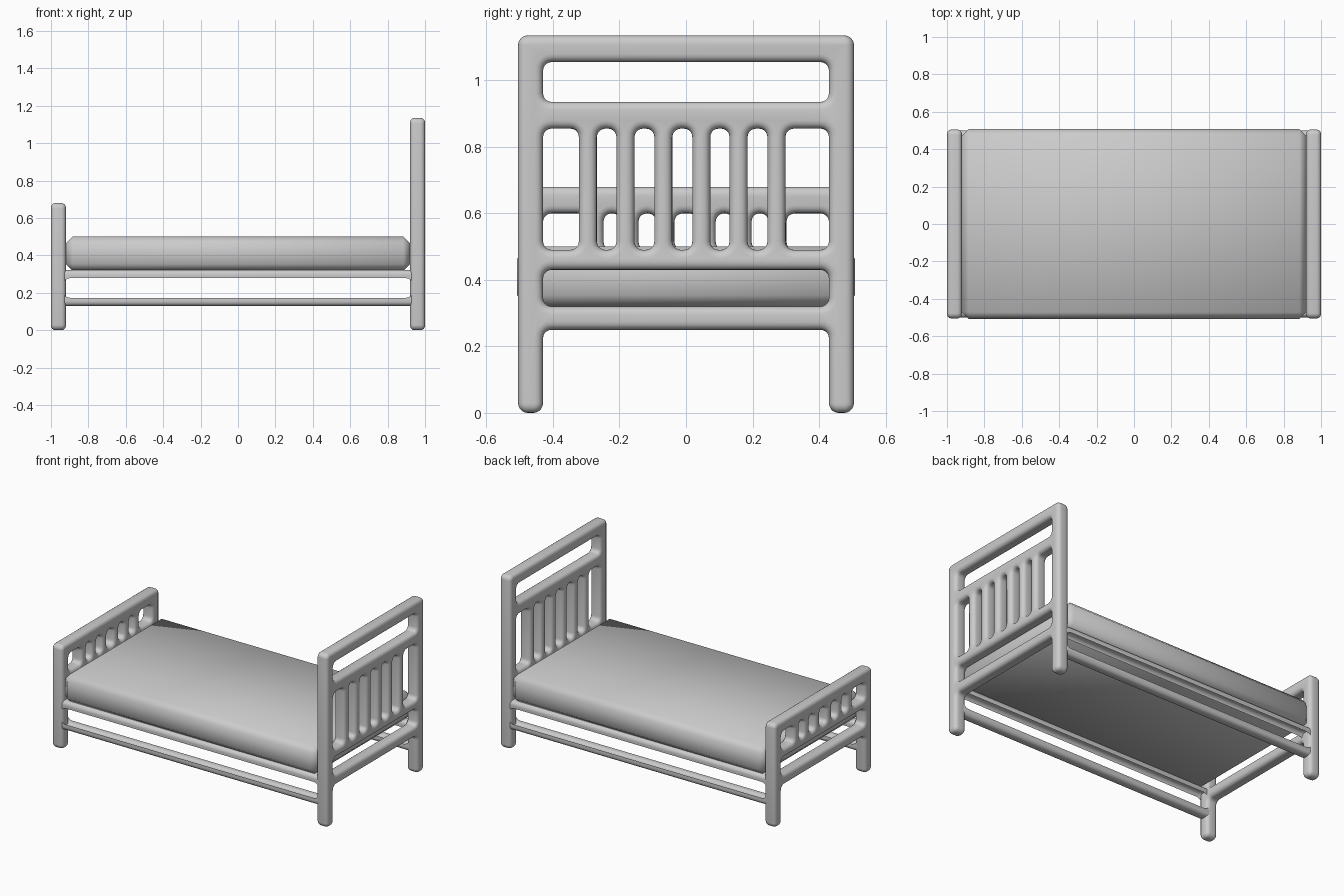
import bpy, bmesh
from math import pi, cos, sin
from mathutils import Vector

if "Cube" in bpy.data.objects:
    bpy.data.objects.remove(bpy.data.objects["Cube"])

B = 0.024      # edge rounding of the frame bars
FILLET = 0.049 # inner corner radius before the bevel closes over it


def rounded(corners):
    """Axis-aligned polygon [(x, y, radius)] with each corner turned into an arc."""
    pts, n = [], len(corners)
    for i, (x, y, r) in enumerate(corners):
        p = Vector((x, y))
        a = (Vector(corners[i - 1][:2]) - p).normalized()
        b = (Vector(corners[(i + 1) % n][:2]) - p).normalized()
        for k in range(6):
            t = pi / 2 * k / 5
            pts.append(p + r * (a * (1 - sin(t)) + b * (1 - cos(t))))
    return pts


def hole(x0, x1, z0, z1):
    """Window outline, grown by B so that the bevel brings it to size."""
    x0, x1, z0, z1 = x0 - B, x1 + B, z0 - B, z1 + B
    r = min(FILLET, (x1 - x0) * 0.48, (z1 - z0) * 0.48)
    return rounded([(x0, z0, r), (x1, z0, r), (x1, z1, r), (x0, z1, r)])


def panel(name, loops, depth, loc, turn):
    """Filled outline with holes, extruded with round edges."""
    cu = bpy.data.curves.new(name, 'CURVE')
    cu.dimensions, cu.fill_mode = '2D', 'BOTH'
    cu.extrude, cu.bevel_depth, cu.bevel_resolution = depth / 2 - B, B, 3
    for pts in loops:
        s = cu.splines.new('POLY')
        s.points.add(len(pts) - 1)
        for q, p in zip(s.points, pts):
            q.co = (p.x, p.y, 0, 1)
        s.use_cyclic_u = True
    tmp = bpy.data.objects.new(name + "_outline", cu)
    bpy.context.collection.objects.link(tmp)
    bpy.context.view_layer.update()
    me = bpy.data.meshes.new_from_object(
        tmp.evaluated_get(bpy.context.evaluated_depsgraph_get()))
    bpy.data.objects.remove(tmp)
    bm = bmesh.new()
    bm.from_mesh(me)
    bmesh.ops.remove_doubles(bm, verts=bm.verts, dist=0.0002)
    bmesh.ops.recalc_face_normals(bm, faces=bm.faces)
    bm.to_mesh(me)
    bm.free()
    ob = bpy.data.objects.new(name, me)
    bpy.context.collection.objects.link(ob)
    ob.location, ob.rotation_euler = loc, (pi / 2, 0, turn)
    smooth(ob, 40)
    return ob


def smooth(ob, deg):
    bpy.ops.object.select_all(action='DESELECT')
    ob.select_set(True)
    bpy.context.view_layer.objects.active = ob
    bpy.ops.object.shade_smooth_by_angle(angle=deg * pi / 180)


def end_frame(name, x, top, win_top, slats, extra):
    """Two legs, cross rails and slats in one piece."""
    o, i, c = 0.505 - B, 0.43 + B, 0.006
    loops = [rounded([(-o, B, c), (-i, B, c), (-i, 0.25 + B, FILLET),
                      (i, 0.25 + B, FILLET), (i, B, c), (o, B, c),
                      (o, top - B, c), (-o, top - B, c)])]
    edges = [-0.43] + [e for s in slats for e in (s - 0.027, s + 0.027)] + [0.43]
    loops += [hole(a, b, 0.49, win_top) for a, b in zip(edges[::2], edges[1::2])]
    loops += [hole(-0.43, 0.43, a, b) for a, b in [(0.32, 0.43)] + extra]
    panel(name, loops, 0.08, (x, 0, 0), pi / 2)


# headboard and footboard
end_frame("headboard", 0.96, 1.135, 0.855,
          [-0.295, -0.182, -0.068, 0.046, 0.158, 0.272], [(0.935, 1.055)])
end_frame("footboard", -0.96, 0.68, 0.60,
          [-0.275, -0.17, -0.062, 0.062, 0.17, 0.275], [])

# paired side rails, ends buried in the legs
x, z0, z1, c = 0.965 - B, 0.13 + B, 0.322 - B, 0.006
for name, y in (("front_side_rails", -0.465), ("back_side_rails", 0.465)):
    panel(name, [rounded([(-x, z0, c), (x, z0, c), (x, z1, c), (-x, z1, c)]),
                 hole(-0.92, 0.92, 0.197, 0.255)], 0.068, (0, y, 0), 0)

# mattress with chamfered edges, shaded soft
bpy.ops.mesh.primitive_cube_add(size=1, location=(0, 0, 0.409))
mattress = bpy.context.object
mattress.name = "mattress"
mattress.scale = (1.84, 1.016, 0.182)
bpy.ops.object.transform_apply(location=False, rotation=False, scale=True)
bev = mattress.modifiers.new("soft_edge", 'BEVEL')
bev.width, bev.segments = 0.036, 1
bpy.ops.object.modifier_apply(modifier="soft_edge")
smooth(mattress, 60)
